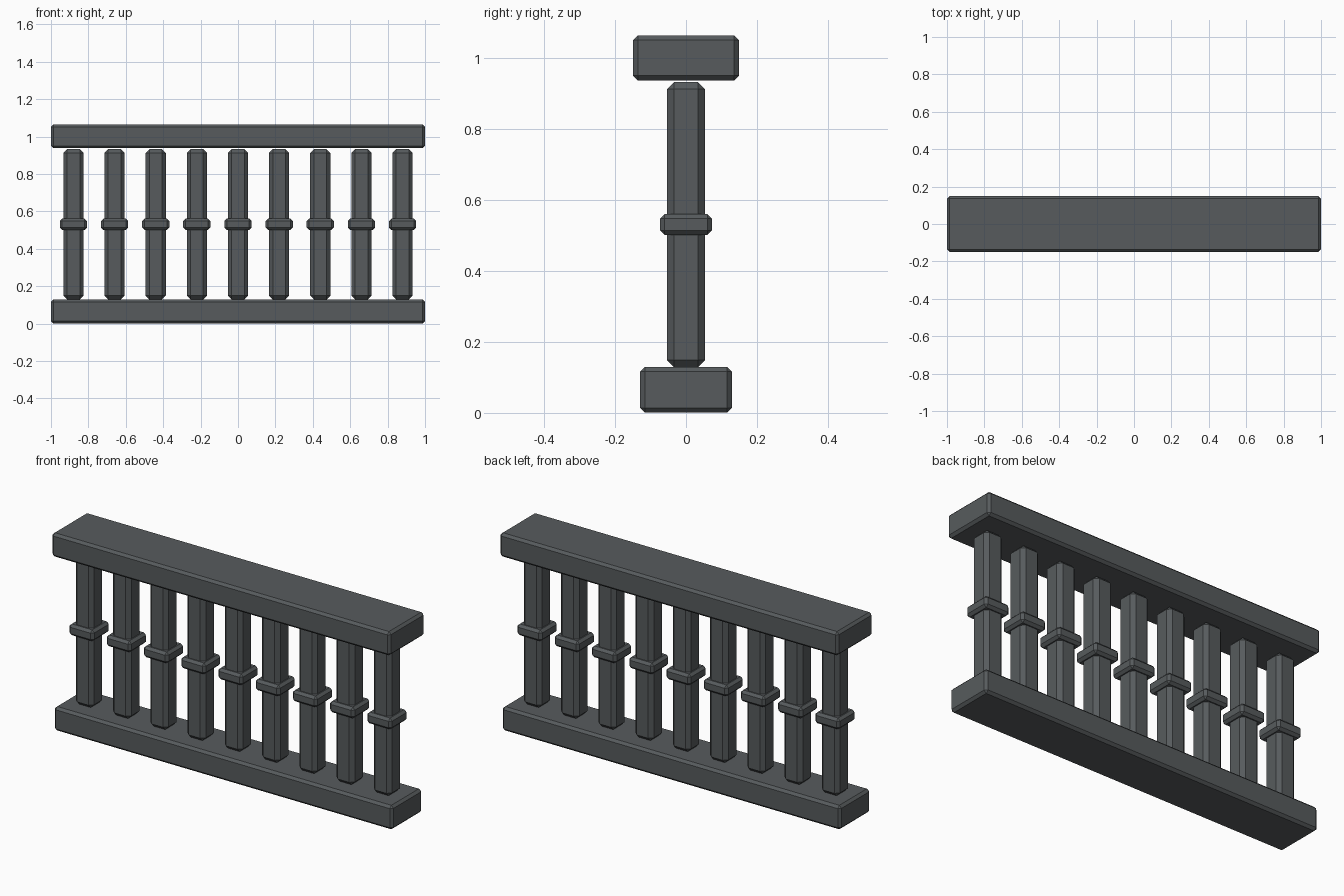
import bpy
import bmesh

if "Cube" in bpy.data.objects:
    bpy.data.objects.remove(bpy.data.objects["Cube"])

stone = bpy.data.materials.new("dark grey")
stone.diffuse_color = (0.095, 0.105, 0.110, 1.0)
stone.use_nodes = True
stone.node_tree.nodes["Principled BSDF"].inputs["Base Color"].default_value = stone.diffuse_color


def chamfered_box(name, center, size, chamfer):
    """Box with every edge cut by one flat chamfer."""
    bm = bmesh.new()
    bmesh.ops.create_cube(bm, size=1.0)
    bmesh.ops.scale(bm, vec=size, verts=bm.verts)
    bmesh.ops.bevel(bm, geom=bm.edges[:], offset=chamfer, segments=1,
                    affect='EDGES', profile=0.5)
    mesh = bpy.data.meshes.new(name)
    bm.to_mesh(mesh)
    bm.free()
    mesh.materials.append(stone)
    obj = bpy.data.objects.new(name, mesh)
    obj.location = center
    bpy.context.collection.objects.link(obj)
    return obj


# Rails
chamfered_box("bottom_rail", (0, 0, 0.065), (2.0, 0.258, 0.128), 0.013)
chamfered_box("top_rail", (0, 0, 1.001), (2.0, 0.298, 0.127), 0.013)

# Nine balusters, each with a collar at mid height
for i in range(9):
    x = (i - 4) * 0.22
    chamfered_box(f"baluster_{i + 1}", (x, 0, 0.531), (0.108, 0.108, 0.803), 0.02)
    chamfered_box(f"collar_{i + 1}", (x, 0, 0.531), (0.146, 0.146, 0.06), 0.013)
